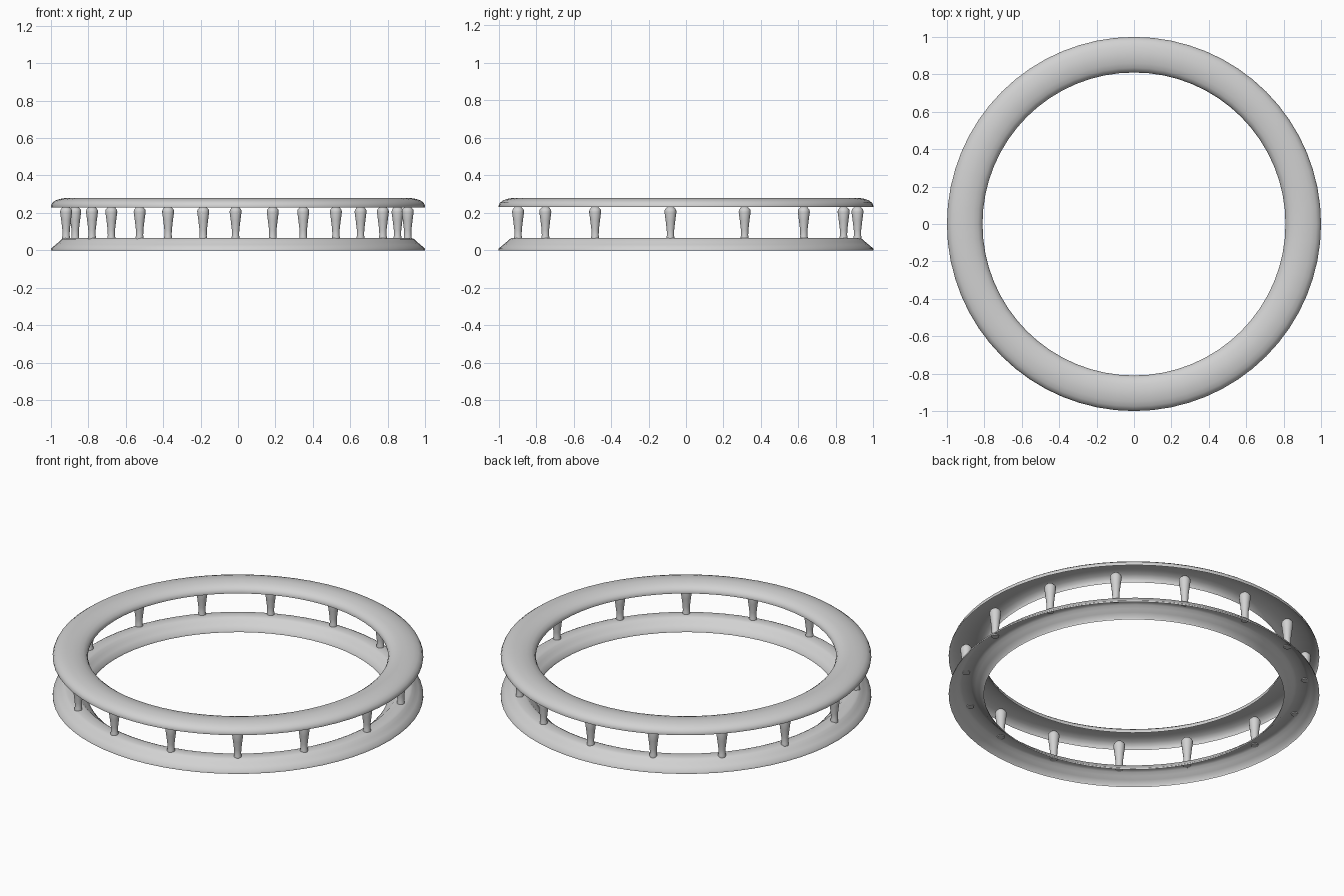
import bpy, bmesh, math

cube = bpy.data.objects.get("Cube")
if cube:
    bpy.data.objects.remove(cube, do_unlink=True)

stone = bpy.data.materials.new("light grey stone")
stone.use_nodes = True
GREY = (0.64, 0.64, 0.64, 1)
stone.diffuse_color = GREY
stone.node_tree.nodes["Principled BSDF"].inputs["Base Color"].default_value = GREY


def lathe(name, profile, steps):
    """Spin an open (r, z) profile around the z axis."""
    bm = bmesh.new()
    verts = [bm.verts.new((r, 0, z)) for r, z in profile]
    edges = [bm.edges.new(p) for p in zip(verts, verts[1:])]
    bmesh.ops.spin(bm, geom=verts + edges, cent=(0, 0, 0), axis=(0, 0, 1),
                   angle=2 * math.pi, steps=steps, use_duplicate=False)
    bmesh.ops.remove_doubles(bm, verts=bm.verts, dist=0.0002)
    bmesh.ops.recalc_face_normals(bm, faces=bm.faces)
    mesh = bpy.data.meshes.new(name)
    bm.to_mesh(mesh)
    bm.free()
    mesh.materials.append(stone)
    obj = bpy.data.objects.new(name, mesh)
    bpy.context.collection.objects.link(obj)
    bpy.ops.object.select_all(action="DESELECT")
    obj.select_set(True)
    bpy.context.view_layer.objects.active = obj
    bpy.ops.object.shade_smooth_by_angle(angle=math.radians(60))
    return obj


def moulding(half):
    """Mirror half a section (offset, z) about the ring's centre radius."""
    mid = 0.905
    return [(mid + d, z) for d, z in half] + [(mid - d, z) for d, z in reversed(half)]


# Base moulding: hollow underneath, thin foot, sloping sides, flat top
lathe("base_ring", moulding([(0.095, 0), (0.094, 0.01), (0.07, 0.03), (0.052, 0.045),
                             (0.038, 0.059), (0.025, 0.065)]), 64)

# Domed handrail, hollow underneath
lathe("hand_rail", moulding([(0.094, 0.23), (0.095, 0.238), (0.088, 0.254),
                             (0.07, 0.267), (0.045, 0.275), (0.015, 0.28)]), 64)

# Balusters, tapering down from a rounded shoulder
baluster = lathe("baluster", [(0, 0.06), (0.021, 0.06), (0.021, 0.072), (0.019, 0.08),
                              (0.02, 0.11), (0.026, 0.16), (0.032, 0.205),
                              (0.03, 0.217), (0.018, 0.231), (0, 0.233)], 16)

# Bearings run from the back, then are mirrored to the other side
side = [23.2, 46.6, 70, 95.2, 122, 145.1, 168.3]
for i, bearing in enumerate([0] + side + [-b for b in side]):
    post = baluster if i == 0 else baluster.copy()
    if i:
        bpy.context.collection.objects.link(post)
    post.name = f"baluster_{i + 1}"
    a = math.radians(bearing)
    # the back balusters sit slightly toward the right
    post.location.x = 0.917 * math.sin(a) - 0.0065 * (1 + math.cos(a))
    post.location.y = 0.915 * math.cos(a)
